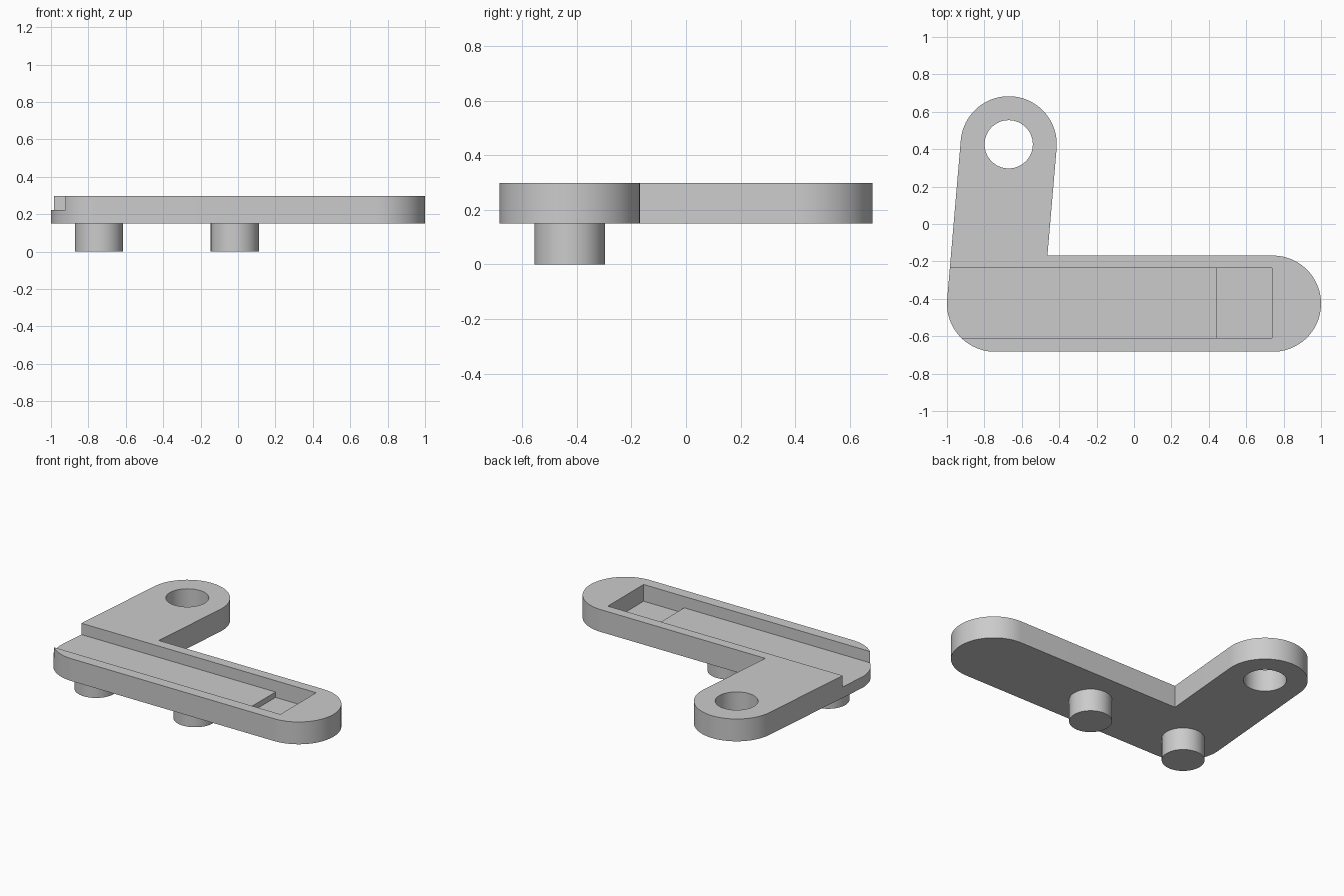
import bpy, bmesh
from math import sin, cos, pi, atan2, radians
from mathutils import Vector

cube = bpy.data.objects.get("Cube")
if cube:
    bpy.data.objects.remove(cube, do_unlink=True)

# One plain grey for every part
grey = bpy.data.materials.new("grey")
grey.use_nodes = True
colour = (0.6, 0.6, 0.6, 1)
grey.diffuse_color = colour
grey.node_tree.nodes["Principled BSDF"].inputs["Base Color"].default_value = colour

R, PIN_R = 0.257, 0.129
BOTTOM, TOP = 0.15, 0.298
ELBOW = Vector((-0.743, -0.426))
FAR_END = Vector((0.743, -0.426))
EYE = Vector((-0.67, 0.426))


def arc(centre, radius, start, end, steps):
    return [(centre.x + radius * cos(start + (end - start) * i / steps),
             centre.y + radius * sin(start + (end - start) * i / steps))
            for i in range(steps + 1)]


def prism(name, outline, z0, z1):
    """Extrude a flat outline from z0 to z1."""
    bm = bmesh.new()
    face = bm.faces.new([bm.verts.new((x, y, z0)) for x, y in outline])
    result = bmesh.ops.extrude_face_region(bm, geom=[face])
    verts = [v for v in result["geom"] if isinstance(v, bmesh.types.BMVert)]
    bmesh.ops.translate(bm, verts=verts, vec=(0, 0, z1 - z0))
    bmesh.ops.recalc_face_normals(bm, faces=bm.faces)
    mesh = bpy.data.meshes.new(name)
    bm.to_mesh(mesh)
    bm.free()
    mesh.materials.append(grey)
    obj = bpy.data.objects.new(name, mesh)
    bpy.context.collection.objects.link(obj)
    return obj


def cylinder(name, centre, z0, z1):
    return prism(name, arc(centre, PIN_R, 0, 2 * pi, 64)[:-1], z0, z1)


def box(name, x0, x1, y0, y1, z0, z1):
    return prism(name, [(x0, y0), (x1, y0), (x1, y1), (x0, y1)], z0, z1)


def smooth(obj):
    bpy.ops.object.select_all(action="DESELECT")
    obj.select_set(True)
    bpy.context.view_layer.objects.active = obj
    bpy.ops.object.shade_smooth_by_angle(angle=radians(30))


# Bent plate: rounded far end, inner corner, rounded eye, rounded elbow
arm = EYE - ELBOW
side = atan2(arm.y, arm.x) - pi / 2
corner_y = FAR_END.y + R
corner_x = ELBOW.x + (R + arm.x / arm.length * R) / cos(side) * 1.0
corner_x = ELBOW.x + R / cos(side) + R * arm.x / arm.y
outline = arc(FAR_END, R, -pi / 2, pi / 2, 48)
outline.append((corner_x, corner_y))
outline += arc(EYE, R, side, side + pi, 48)
outline += arc(ELBOW, R, side + pi, 1.5 * pi, 24)
plate = prism("bent_plate", outline, BOTTOM, TOP)

# Eye hole, open-ended slot and deeper pocket
cutters = [
    cylinder("eye_hole_cutter", EYE, 0, 0.5),
    box("slot_cutter", -1.2, 0.738, -0.61, -0.235, 0.223, 0.5),
    box("pocket_cutter", 0.44, 0.738, -0.61, -0.235, 0.187, 0.4),
]
for cutter in cutters:
    cut = plate.modifiers.new(cutter.name, "BOOLEAN")
    cut.operation, cut.solver, cut.object = "DIFFERENCE", "EXACT", cutter
bpy.context.view_layer.objects.active = plate
for cutter in cutters:
    bpy.ops.object.modifier_apply(modifier=cutter.name)
    bpy.data.objects.remove(cutter, do_unlink=True)
smooth(plate)

# Two pegs below the plate
for name, x in (("elbow_peg", ELBOW.x), ("middle_peg", -0.017)):
    smooth(cylinder(name, Vector((x, ELBOW.y)), 0, BOTTOM))
